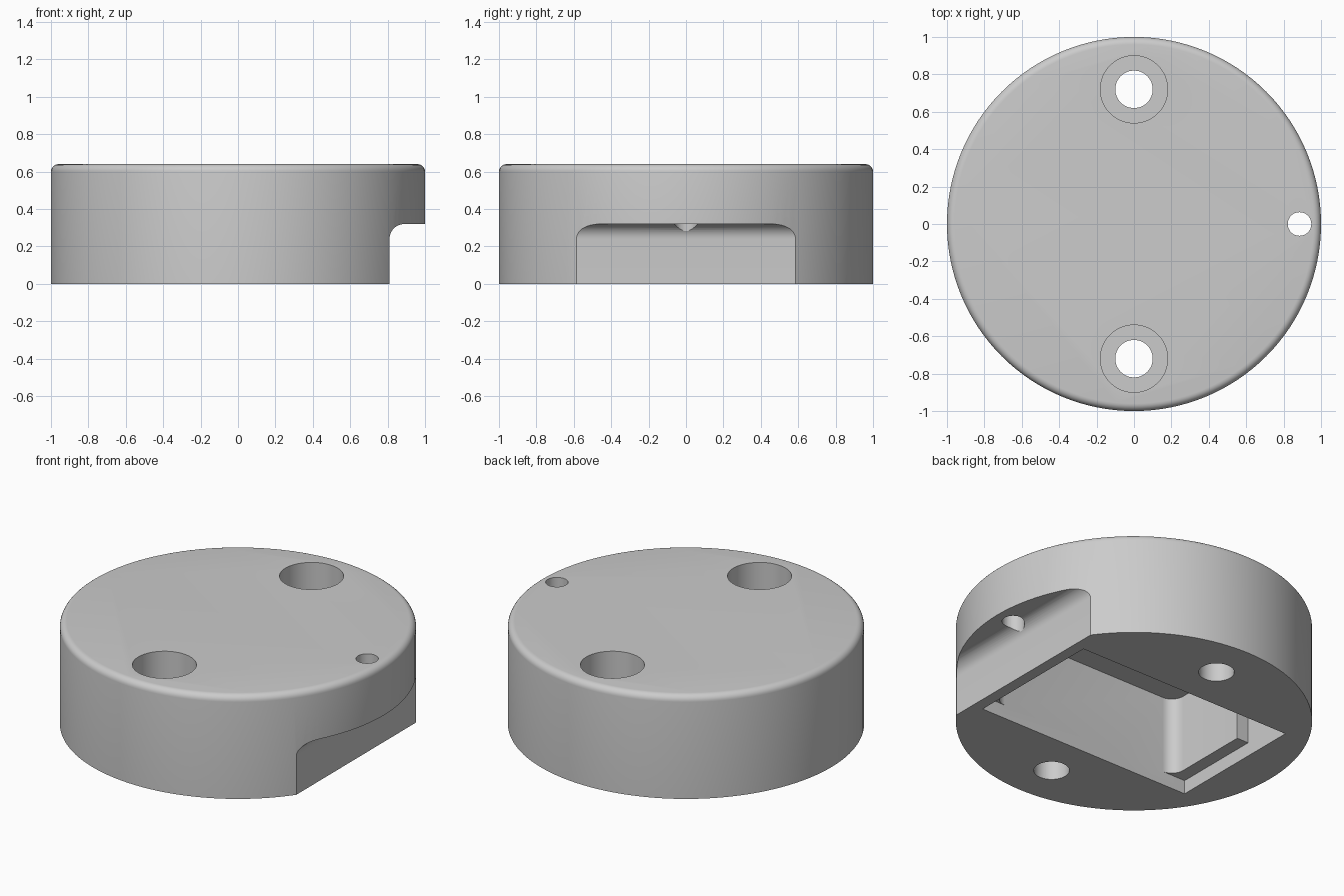
import bpy, bmesh
from math import pi, sin, cos, radians
from mathutils import Vector

if "Cube" in bpy.data.objects:
    bpy.data.objects.remove(bpy.data.objects["Cube"])

grey = bpy.data.materials.new("light_grey")
grey.use_nodes = True
colour = (0.6, 0.6, 0.6, 1)
grey.diffuse_color = colour
grey.node_tree.nodes["Principled BSDF"].inputs["Base Color"].default_value = colour


def make_object(name, bm):
    bmesh.ops.recalc_face_normals(bm, faces=bm.faces)
    mesh = bpy.data.meshes.new(name)
    bm.to_mesh(mesh)
    bm.free()
    mesh.materials.append(grey)
    obj = bpy.data.objects.new(name, mesh)
    bpy.context.collection.objects.link(obj)
    return obj


def arc(cx, cy, r, start, end, steps):
    """Points on a circular arc, angles in degrees."""
    angles = [radians(start + (end - start) * i / steps) for i in range(steps + 1)]
    return [(cx + r * cos(a), cy + r * sin(a)) for a in angles]


def prism(name, outline, low, high, along_y=False):
    """Extrude an outline along z, or an xz outline along y."""
    bm = bmesh.new()
    place = (lambda a, b: (a, low, b)) if along_y else (lambda a, b: (a, b, low))
    face = bm.faces.new([bm.verts.new(place(a, b)) for a, b in outline])
    grown = bmesh.ops.extrude_face_region(bm, geom=[face])["geom"]
    shift = Vector((0, high - low, 0)) if along_y else Vector((0, 0, high - low))
    bmesh.ops.translate(bm, vec=shift,
                        verts=[g for g in grown if isinstance(g, bmesh.types.BMVert)])
    return make_object(name, bm)


def rectangle(x0, x1, y0, y1):
    return [(x0, y0), (x1, y0), (x1, y1), (x0, y1)]


def cylinder(name, x, y, r, low, high):
    return prism(name, arc(x, y, r, 0, 352.5, 47), low, high)


# Round body: half profile with a rounded top edge, turned about z
height, edge = 0.64, 0.04
profile = [(0, 0), (1, 0)] + arc(1 - edge, height - edge, edge, 0, 90, 6) + [(0, height)]
bm = bmesh.new()
verts = [bm.verts.new((r, 0, z)) for r, z in profile]
edges = [bm.edges.new(pair) for pair in zip(verts, verts[1:])]
bmesh.ops.spin(bm, geom=verts + edges, cent=(0, 0, 0), axis=(0, 0, 1),
               angle=2 * pi, steps=128, use_merge=True)
bmesh.ops.remove_doubles(bm, verts=bm.verts, dist=0.0001)
bmesh.ops.dissolve_limit(bm, angle_limit=0.001, verts=bm.verts, edges=bm.edges)
body = make_object("round_housing", bm)

cutters = []

# Undercut on the +x side, with a filleted inner corner
undercut = [(0.81, -0.1)] + arc(0.89, 0.24, 0.08, 180, 90, 10) + [(1.2, 0.32), (1.2, -0.1)]
cutters.append(prism("side_undercut", undercut, -1.2, 1.2, along_y=True))

# Shallow rectangular recess for the lid
cutters.append(prism("lid_recess", rectangle(-0.74, 0.74, -0.44, 0.44), -0.1, 0.085))

# Deep pocket with rounded corners
px, py, pr = 0.66, 0.44, 0.08
pocket = []
for sx, sy, start in ((1, 1, 0), (-1, 1, 90), (-1, -1, 180), (1, -1, 270)):
    pocket += arc(sx * (px - pr), sy * (py - pr), pr, start, start + 90, 8)
cutters.append(prism("deep_pocket", pocket, -0.1, 0.565))

# Widened slot at one end of the pocket
cutters.append(prism("end_slot", rectangle(-0.74, -0.5, 0.115, 0.36), -0.1, 0.565))

# Two counterbored screw holes
for side, y in (("front", -0.72), ("back", 0.72)):
    cutters.append(cylinder(side + "_screw_hole", 0, y, 0.1, -0.1, 0.8))
    cutters.append(cylinder(side + "_counterbore", 0, y, 0.18, 0.32, 0.8))

# Small hole above the undercut
cutters.append(cylinder("small_hole", 0.885, 0, 0.063, 0.1, 0.8))

# Cut everything out of the body
for cutter in cutters:
    cutter.hide_render = True
    mod = body.modifiers.new(cutter.name, "BOOLEAN")
    mod.operation = "DIFFERENCE"
    mod.solver = "EXACT"
    mod.object = cutter

bpy.ops.object.select_all(action="DESELECT")
body.select_set(True)
bpy.context.view_layer.objects.active = body
for name in [m.name for m in body.modifiers]:
    bpy.ops.object.modifier_apply(modifier=name)
for cutter in cutters:
    bpy.data.objects.remove(cutter)
bpy.ops.object.shade_smooth_by_angle(angle=radians(30))
